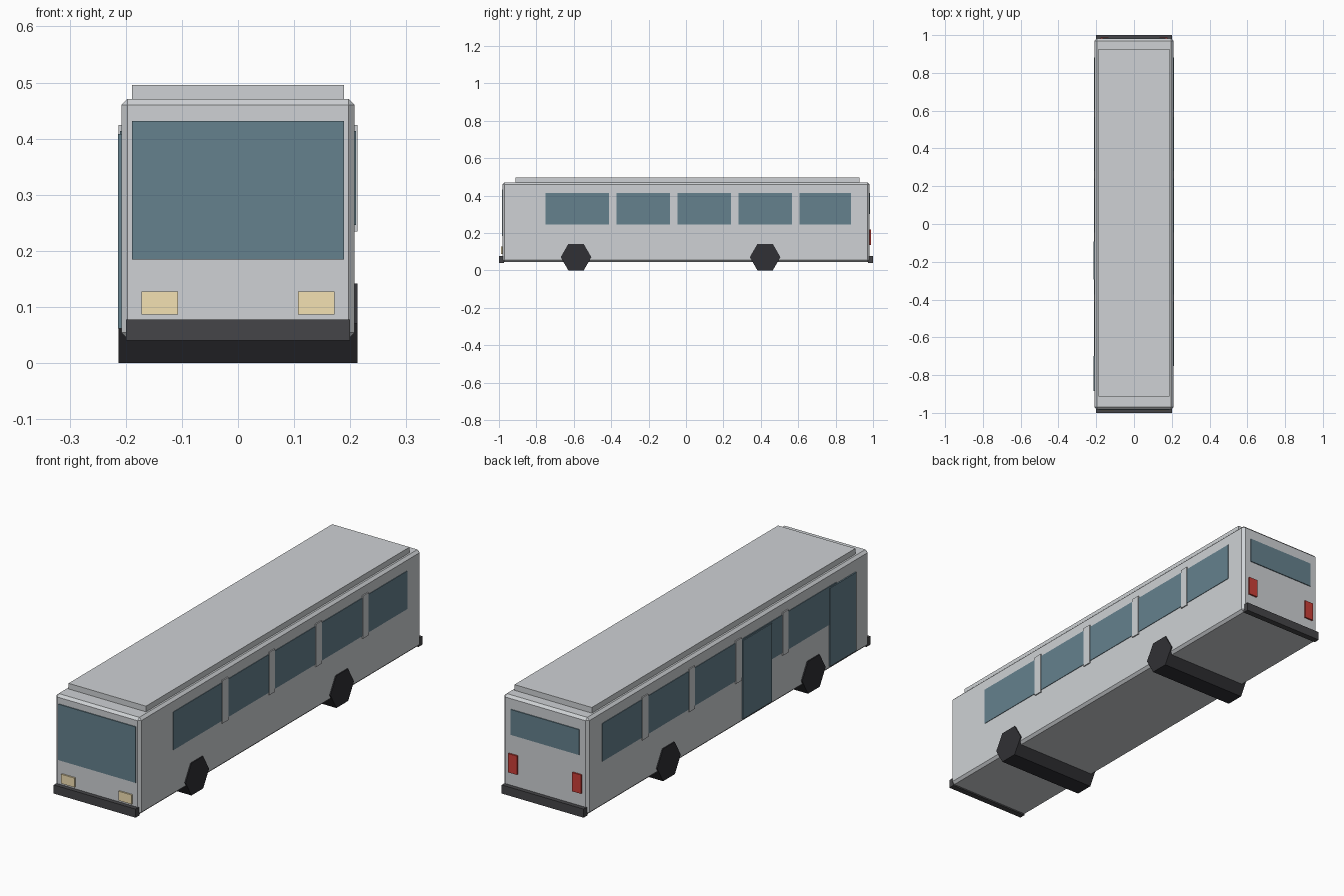
import bpy, math

if "Cube" in bpy.data.objects:
    bpy.data.objects.remove(bpy.data.objects["Cube"])


def material(name, color):
    m = bpy.data.materials.new(name)
    m.diffuse_color = (*color, 1)
    m.use_nodes = True
    m.node_tree.nodes["Principled BSDF"].inputs["Base Color"].default_value = m.diffuse_color
    return m


silver = material("silver_paint", (0.62, 0.64, 0.66))
glass = material("tinted_glass", (0.13, 0.22, 0.27))
rubber = material("rubber", (0.03, 0.03, 0.035))
trim = material("dark_trim", (0.06, 0.06, 0.065))
lamp = material("headlight_lens", (0.9, 0.75, 0.45))
red = material("taillight_lens", (0.6, 0.05, 0.04))


def box(name, x, y, z, mat):
    """Box from (min, max) ranges on each axis."""
    bpy.ops.mesh.primitive_cube_add(size=1, location=[sum(r) / 2 for r in (x, y, z)])
    o = bpy.context.object
    o.name = name
    o.scale = [r[1] - r[0] for r in (x, y, z)]
    bpy.ops.object.transform_apply(location=False, rotation=False, scale=True)
    o.data.materials.append(mat)
    return o


def side_range(s, a, b):
    return tuple(sorted((s * a, s * b)))


# Body shell with chamfered edges, and raised roof panel
body = box("body", (-0.208, 0.208), (-0.981, 0.981), (0.044, 0.471), silver)
bevel = body.modifiers.new("chamfer", "BEVEL")
bevel.width = 0.011
bevel.segments = 1
box("roof_panel", (-0.189, 0.189), (-0.912, 0.927), (0.465, 0.496), silver)

# Windscreen and rear window
box("windscreen", (-0.189, 0.189), (-0.985, -0.975), (0.185, 0.432), glass)
box("rear_window", (-0.167, 0.167), (0.975, 0.985), (0.302, 0.414), glass)

# Side window bands, pillars, headlights and taillights
for s, side in ((-1, "left"), (1, "right")):
    box(f"{side}_window_band", side_range(s, 0.2, 0.2105), (-0.751, 0.882), (0.246, 0.414), glass)
    for i in range(4):
        y = -0.392 + i * 0.3265
        box(f"{side}_pillar_{i + 1}", side_range(s, 0.2, 0.213), (y - 0.02, y + 0.02),
            (0.235, 0.424), silver)
    box(f"{side}_headlight", side_range(s, 0.107, 0.172), (-0.988, -0.975), (0.087, 0.128), lamp)
    box(f"{side}_taillight", side_range(s, 0.135, 0.178), (0.975, 0.988), (0.135, 0.218), red)

# Passenger doors on the left side
box("front_door", (-0.214, -0.2), (-0.885, -0.70), (0.062, 0.408), glass)
box("middle_door", (-0.214, -0.2), (-0.295, -0.093), (0.062, 0.408), glass)

# Bumpers
box("front_bumper", (-0.2, 0.2), (-1.0, -0.973), (0.04, 0.078), trim)
box("rear_bumper", (-0.2, 0.2), (0.973, 1.0), (0.04, 0.078), trim)

# Six-sided wheel rollers spanning the full width
R = 0.082
for name, y in (("front_wheels", -0.588), ("rear_wheels", 0.423)):
    bpy.ops.mesh.primitive_cylinder_add(vertices=6, radius=R, depth=0.426,
                                        location=(0, y, R * math.cos(math.pi / 6)),
                                        rotation=(0, math.pi / 2, 0))
    wheel = bpy.context.object
    wheel.name = name
    wheel.data.materials.append(rubber)
